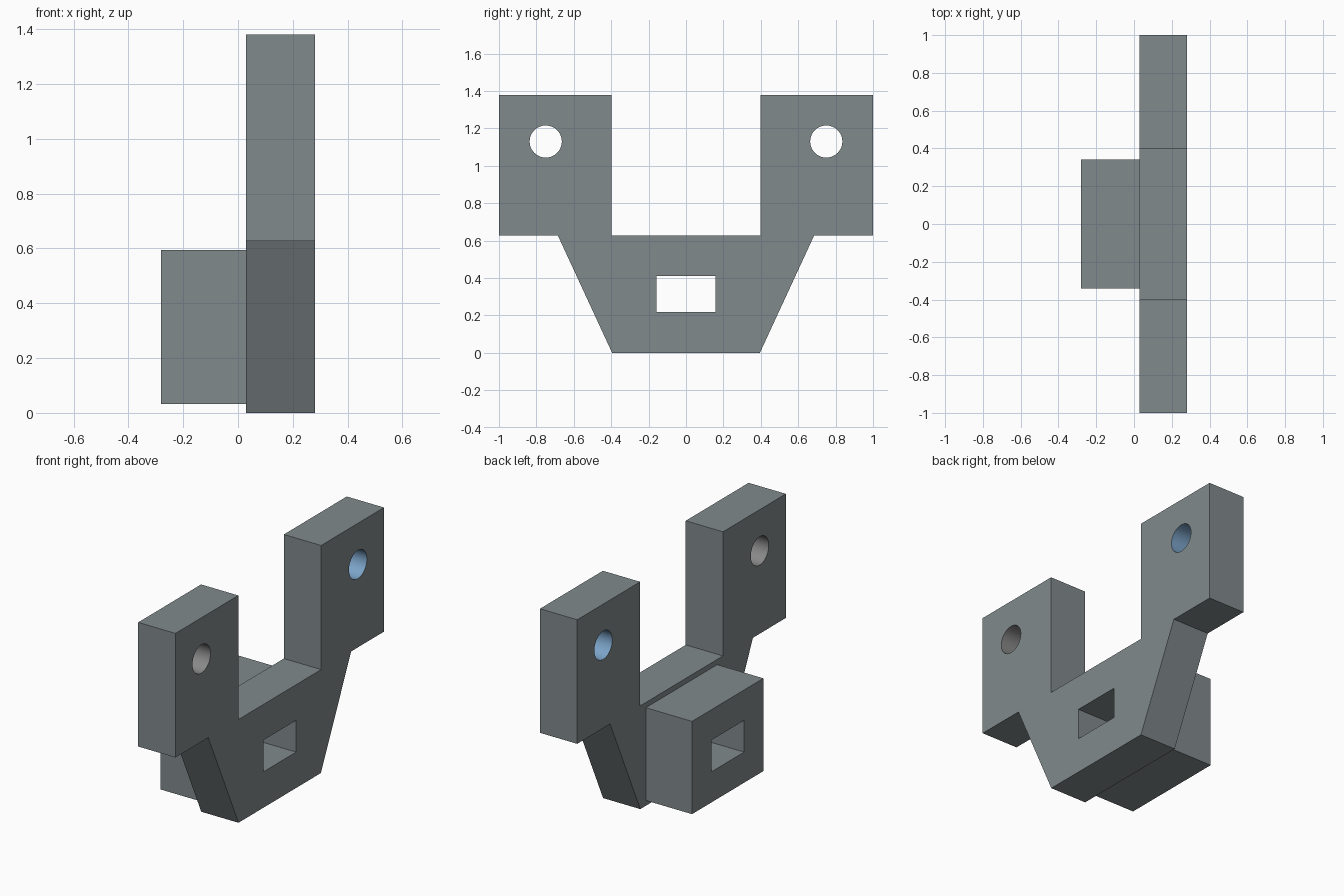
import bpy, bmesh, math
from mathutils import Matrix, Vector

if "Cube" in bpy.data.objects:
    bpy.data.objects.remove(bpy.data.objects["Cube"])


def material(name, rgb):
    m = bpy.data.materials.new(name)
    m.diffuse_color = (*rgb, 1)
    m.use_nodes = True
    m.node_tree.nodes["Principled BSDF"].inputs["Base Color"].default_value = m.diffuse_color
    return m


body_mat = material("slate grey", (0.22, 0.255, 0.26))
hole_mat = material("neutral grey", (0.25, 0.25, 0.25))
blue_mat = material("steel blue", (0.20, 0.37, 0.58))


def add_object(name, bm):
    bmesh.ops.recalc_face_normals(bm, faces=bm.faces)
    mesh = bpy.data.meshes.new(name)
    bm.to_mesh(mesh)
    bm.free()
    ob = bpy.data.objects.new(name, mesh)
    bpy.context.collection.objects.link(ob)
    mesh.materials.append(body_mat)
    return ob


def prism(name, profile, x0, x1):
    """Extrude a (y, z) outline along x."""
    bm = bmesh.new()
    face = bm.faces.new([bm.verts.new((x0, y, z)) for y, z in profile])
    res = bmesh.ops.extrude_face_region(bm, geom=[face])
    verts = [g for g in res["geom"] if isinstance(g, bmesh.types.BMVert)]
    bmesh.ops.translate(bm, verts=verts, vec=(x1 - x0, 0, 0))
    return add_object(name, bm)


def rect(y0, y1, z0, z1):
    return [(y0, z0), (y1, z0), (y1, z1), (y0, z1)]


def circle(cy, cz, r, n=48):
    return [(cy + r * math.cos(2 * math.pi * i / n),
             cz + r * math.sin(2 * math.pi * i / n)) for i in range(n)]


def cut(target, cutters):
    bpy.context.view_layer.objects.active = target
    for c in cutters:
        mod = target.modifiers.new("cut", 'BOOLEAN')
        mod.operation, mod.solver, mod.object = 'DIFFERENCE', 'EXACT', c
        bpy.ops.object.modifier_apply(modifier=mod.name)


X0, X1, X2 = -0.28, 0.03, 0.28
HOLE_Y, HOLE_Z, HOLE_R = 0.75, 1.13, 0.086

# Yoke plate: half outline mirrored across y = 0
half = [(0.395, 0), (0.685, 0.627), (1, 0.627), (1, 1.38), (0.397, 1.38), (0.397, 0.627)]
yoke = prism("yoke_plate", half + [(-y, z) for y, z in reversed(half)], X1, X2)

# Rear mounting block
block = prism("mounting_block", rect(-0.342, 0.342, 0.032, 0.595), X0, X1)

# Slot through both parts, and one round hole in each arm
slot = prism("slot_cutter", rect(-0.157, 0.157, 0.218, 0.41), X0 - 0.1, X2 + 0.1)
holes = [prism("hole_cutter", circle(s * HOLE_Y, HOLE_Z, HOLE_R), X1 - 0.1, X2 + 0.1)
         for s in (-1, 1)]
cut(yoke, [slot] + holes)
cut(block, [slot])
for c in [slot] + holes:
    bpy.data.objects.remove(c)

# Colour and smooth the hole walls
yoke.data.materials.clear()
for m in (body_mat, hole_mat, blue_mat):
    yoke.data.materials.append(m)
for p in yoke.data.polygons:
    p.material_index = 0
    dist = math.hypot(abs(p.center.y) - HOLE_Y, p.center.z - HOLE_Z)
    if abs(p.normal.x) < 0.1 and dist < HOLE_R + 0.01:
        p.material_index = 2 if p.center.y > 0 else 1

bpy.ops.object.select_all(action='DESELECT')
yoke.select_set(True)
bpy.context.view_layer.objects.active = yoke
bpy.ops.object.shade_smooth_by_angle(angle=math.radians(30))
